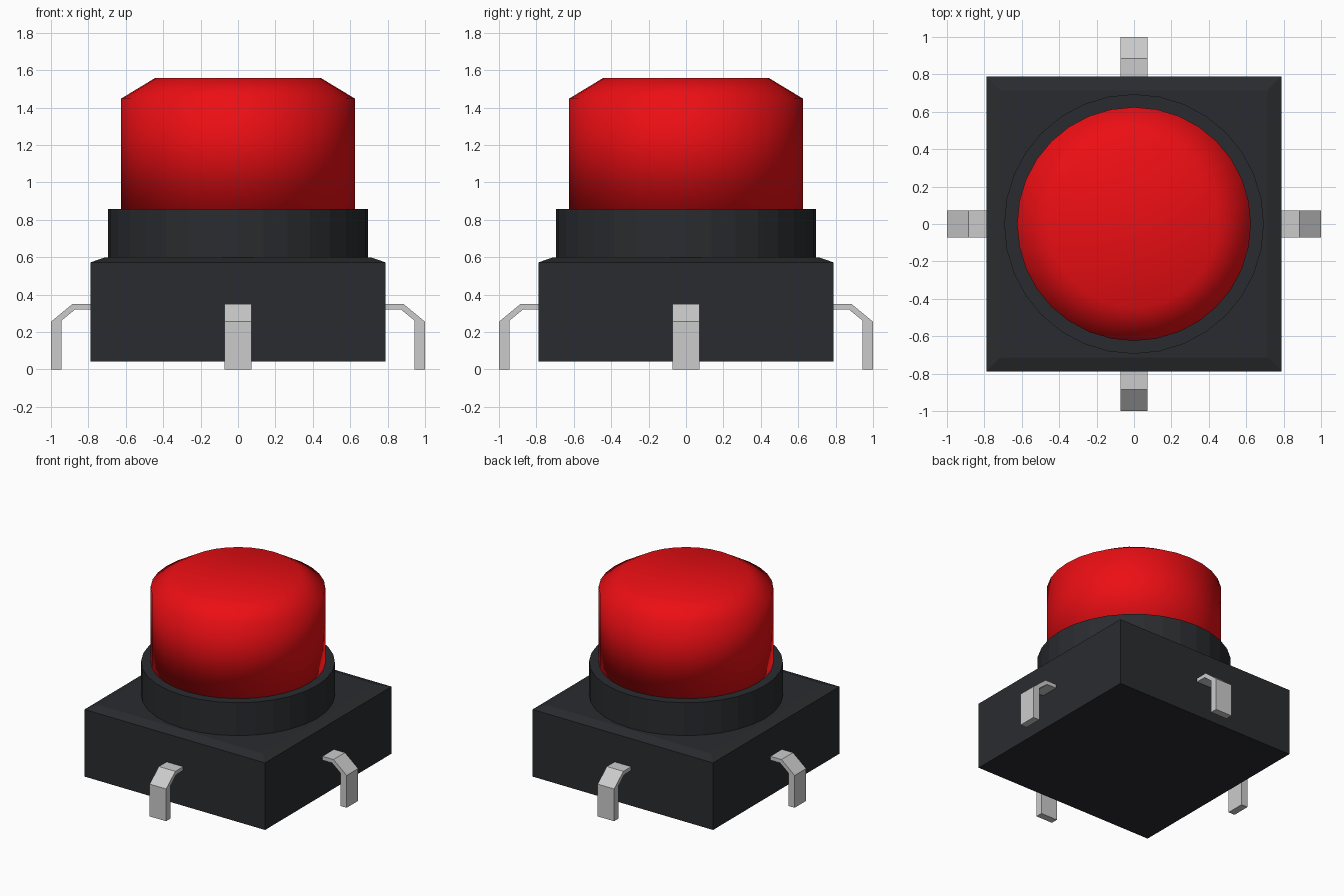
import bpy, bmesh, math
from mathutils import Matrix

if "Cube" in bpy.data.objects:
    bpy.data.objects.remove(bpy.data.objects["Cube"])

SIDES = 32


def material(name, rgb):
    m = bpy.data.materials.new(name)
    m.diffuse_color = (*rgb, 1)
    m.use_nodes = True
    m.node_tree.nodes["Principled BSDF"].inputs["Base Color"].default_value = m.diffuse_color
    return m


def finish(name, bm, mat=None, smooth=False):
    bmesh.ops.recalc_face_normals(bm, faces=bm.faces)
    me = bpy.data.meshes.new(name)
    bm.to_mesh(me)
    bm.free()
    for p in me.polygons:
        p.use_smooth = smooth
    ob = bpy.data.objects.new(name, me)
    bpy.context.collection.objects.link(ob)
    if mat:
        me.materials.append(mat)
    return ob


def stack(name, rings, sides, mat, turn=0.0, smooth=False):
    """Closed solid from (radius, z) rings, bottom to top."""
    bm = bmesh.new()
    loops = []
    for r, z in rings:
        angles = [turn + math.tau * i / sides for i in range(sides)]
        loops.append([bm.verts.new((r * math.cos(a), r * math.sin(a), z)) for a in angles])
    for a, b in zip(loops, loops[1:]):
        for i in range(sides):
            j = (i + 1) % sides
            bm.faces.new((a[i], a[j], b[j], b[i]))
    bm.faces.new(loops[0])
    bm.faces.new(loops[-1])
    return finish(name, bm, mat, smooth)


black = material("black_plastic", (0.0225, 0.0245, 0.028))
red = material("red_plastic", (0.84, 0.0045, 0.007))

# Square housing with a shallow chamfer around the top
d = math.sqrt(2)
stack("housing", [(0.789 * d, 0.042), (0.789 * d, 0.572), (0.715 * d, 0.598)],
      4, black, turn=math.pi / 4)

# Round collar
stack("collar", [(0.694, 0.59), (0.694, 0.858)], SIDES, black)

# Smooth push cap with chamfered top
stack("cap", [(0.625, 0.85), (0.625, 1.448), (0.445, 1.557)], SIDES, red, smooth=True)

# Four bent metal legs
profile = [(0.77, 0.35), (0.885, 0.35), (1.0, 0.255), (1.0, 0.0),
           (0.945, 0.0), (0.945, 0.26), (0.872, 0.32), (0.77, 0.32)]
for k, side in enumerate(("right", "back", "left", "front")):
    bm = bmesh.new()
    face = bm.faces.new([bm.verts.new((x, -0.072, z)) for x, z in profile])
    ext = bmesh.ops.extrude_face_region(bm, geom=[face], use_keep_orig=True)
    moved = [g for g in ext["geom"] if isinstance(g, bmesh.types.BMVert)]
    bmesh.ops.translate(bm, verts=moved, vec=(0, 0.144, 0))
    bm.transform(Matrix.Rotation(k * math.pi / 2, 4, 'Z'))
    finish(side + "_leg", bm)
